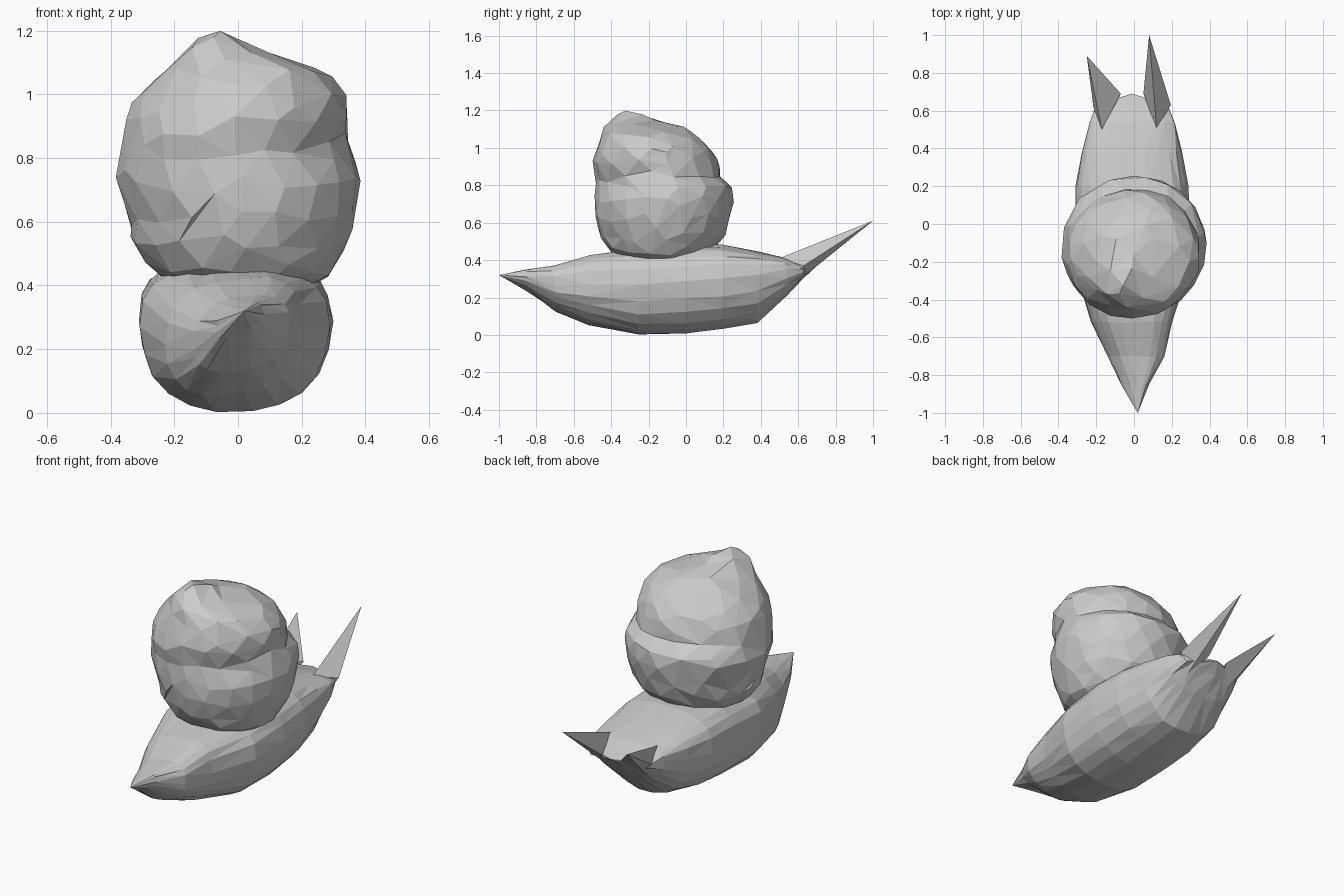
import bpy, bmesh, math, random
from mathutils import Vector

random.seed(4)
cube = bpy.data.objects.get("Cube")
if cube:
    bpy.data.objects.remove(cube)

grey = bpy.data.materials.new("stone_grey")
grey.use_nodes = True
tone = (0.6, 0.6, 0.6, 1)
grey.diffuse_color = tone
grey.node_tree.nodes["Principled BSDF"].inputs["Base Color"].default_value = tone


def finish(bm, name):
    bmesh.ops.recalc_face_normals(bm, faces=bm.faces)
    mesh = bpy.data.meshes.new(name)
    bm.to_mesh(mesh)
    bm.free()
    mesh.materials.append(grey)
    obj = bpy.data.objects.new(name, mesh)
    bpy.context.collection.objects.link(obj)
    return obj


def jitter(amount):
    return Vector([random.uniform(-amount, amount) for _ in range(3)])


def power(value, exponent):
    return math.copysign(abs(value) ** exponent, value)


# Shell profile: height, right x, left x, front y, back y
profile = [
    (0.34, -0.01, 0.01, -0.13, -0.11),
    (0.37, -0.17, 0.18, -0.29, 0.03),
    (0.41, -0.22, 0.27, -0.36, 0.09),
    (0.46, -0.275, 0.305, -0.42, 0.15),
    (0.53, -0.33, 0.34, -0.455, 0.205),
    (0.63, -0.345, 0.37, -0.485, 0.24),
    (0.74, -0.385, 0.385, -0.49, 0.255),
    (0.80, -0.375, 0.385, -0.50, 0.245),
    (0.83, -0.365, 0.375, -0.505, 0.19),
    (0.86, -0.36, 0.355, -0.505, 0.18),
    (0.93, -0.35, 0.35, -0.50, 0.17),
    (1.00, -0.31, 0.34, -0.47, 0.125),
    (1.06, -0.255, 0.29, -0.46, 0.075),
    (1.10, -0.20, 0.20, -0.44, 0.02),
    (1.13, -0.11, 0.10, -0.36, -0.04),
    (1.14, -0.01, 0.01, -0.19, -0.17),
]


def outline_at(z):
    for a, b in zip(profile, profile[1:]):
        if z <= b[0]:
            t = (z - a[0]) / (b[0] - a[0])
            return [p + (q - p) * t for p, q in zip(a[1:], b[1:])]
    return profile[-1][1:]


# Shell: a faceted ball shaped to the profile, with a groove and a crown knob
bm = bmesh.new()
bmesh.ops.create_icosphere(bm, subdivisions=4, radius=1)
low, high = profile[0][0], profile[-1][0]
knob = Vector((-0.07, -0.30, 1.12))
groove_side = Vector((0.7, -0.7, 0))
for v in bm.verts:
    z = low + (high - low) * (v.co.z + 1) / 2
    x0, x1, y0, y1 = outline_at(z)
    flat = Vector((v.co.x, v.co.y, 0))
    if flat.length > 0:
        flat.normalize()
    facing = max(0, flat.dot(groove_side)) ** 2
    flat *= 1 - 0.12 * facing * math.exp(-((z - 0.83) / 0.07) ** 2)
    p = Vector(((x0 + x1 + flat.x * (x1 - x0)) / 2,
                (y0 + y1 + flat.y * (y1 - y0)) / 2, z))
    p.z += 0.062 * math.exp(-((p - knob).length / 0.12) ** 4)
    v.co = p + jitter(0.005)
shell = finish(bm, "shell")
facets = shell.modifiers.new("Facets", "DECIMATE")
facets.ratio = 0.25

# Body sections: y, right x, left x, bottom, widest height, top
sections = [
    (-0.85, -0.07, 0.08, 0.25, 0.28, 0.335),
    (-0.70, -0.14, 0.16, 0.135, 0.23, 0.365),
    (-0.52, -0.23, 0.20, 0.055, 0.24, 0.42),
    (-0.25, -0.305, 0.285, 0.00, 0.27, 0.465),
    (0.00, -0.31, 0.295, 0.005, 0.29, 0.485),
    (0.20, -0.31, 0.285, 0.03, 0.30, 0.48),
    (0.38, -0.28, 0.25, 0.065, 0.32, 0.45),
    (0.54, -0.24, 0.22, 0.21, 0.35, 0.41),
    (0.63, -0.20, 0.18, 0.31, 0.35, 0.375),
]
SIDES = 22
bm = bmesh.new()
rings = []
for y, x0, x1, low, wide, top in sections:
    ring = []
    lean = 0.03 if y < -0.4 else 0
    for i in range(SIDES):
        a = math.tau * i / SIDES
        c, s = math.cos(a), math.sin(a)
        bulge = 0.7 if s > 0 else 0.87
        c, s = power(c, bulge), power(s, bulge)
        z = wide + lean * c + s * ((top - wide) if s > 0 else (wide - low))
        p = Vector(((x0 + x1) / 2 + c * (x1 - x0) / 2, y, z))
        ring.append(bm.verts.new(p + jitter(0.005)))
    rings.append(ring)
for ring_a, ring_b in zip(rings, rings[1:]):
    for i in range(SIDES):
        j = (i + 1) % SIDES
        bm.faces.new((ring_a[i], ring_a[j], ring_b[j], ring_b[i]))
nose = bm.verts.new((0.02, -1, 0.32))
tail = bm.verts.new((-0.01, 0.69, 0.36))
for tip, ring in ((nose, rings[0]), (tail, rings[-1])):
    for i in range(SIDES):
        bm.faces.new((ring[i], ring[(i + 1) % SIDES], tip))
bmesh.ops.triangulate(bm, faces=bm.faces)
finish(bm, "body")


# Two pointed horns rising from the back rim
def horn(name, points):
    bm = bmesh.new()
    for p in points:
        bm.verts.new(p)
    bmesh.ops.convex_hull(bm, input=bm.verts)
    finish(bm, name)


horn("right_horn", [(-0.25, 0.89, 0.53), (-0.215, 0.62, 0.36), (-0.17, 0.50, 0.41),
                    (-0.07, 0.69, 0.37), (-0.14, 0.54, 0.24)])
horn("left_horn", [(0.08, 1.00, 0.61), (0.195, 0.63, 0.37), (0.12, 0.50, 0.41),
                   (0.05, 0.69, 0.37), (0.12, 0.54, 0.24)])
